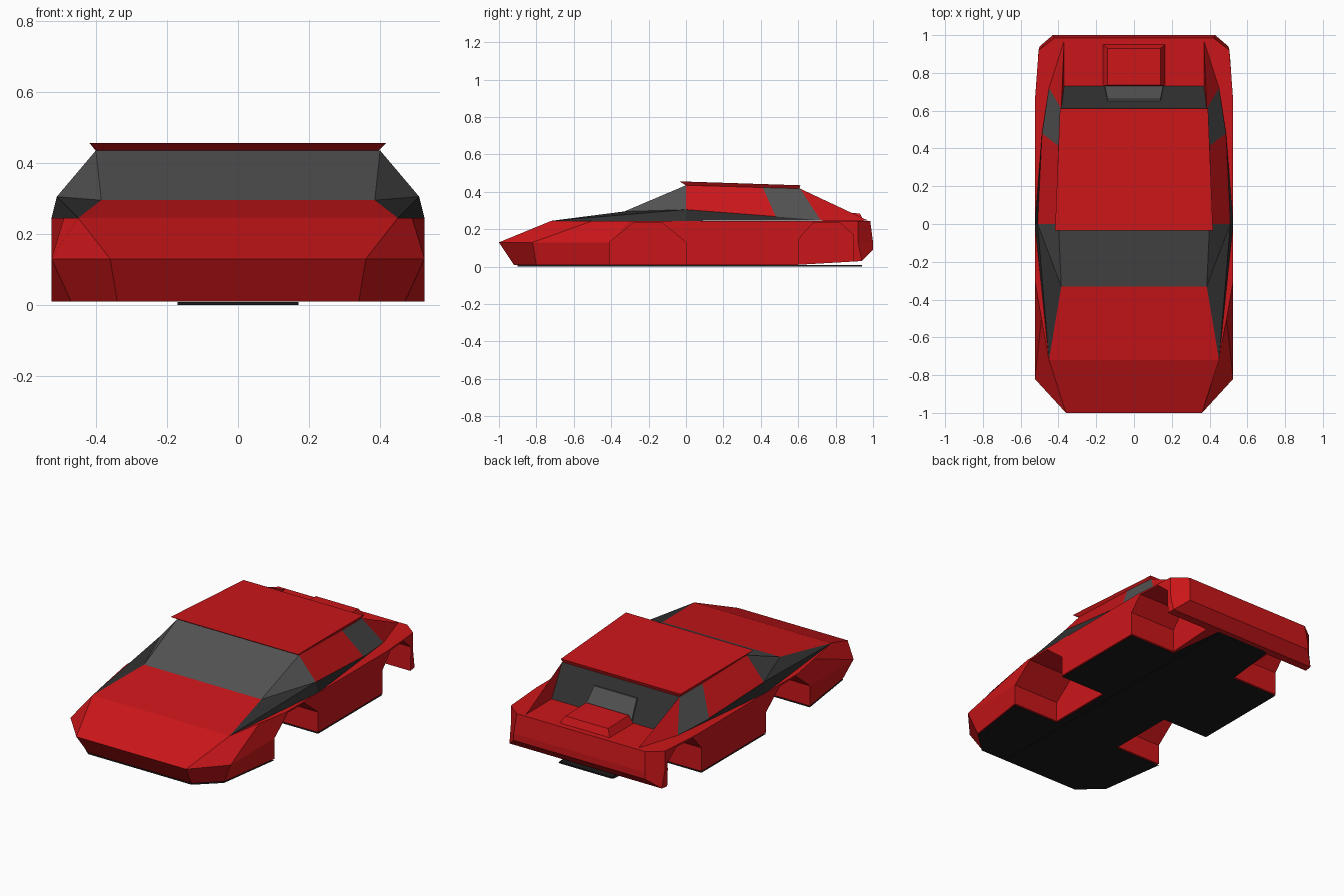
import bpy, bmesh

if "Cube" in bpy.data.objects:
    bpy.data.objects.remove(bpy.data.objects["Cube"])


def material(name, colour):
    m = bpy.data.materials.new(name)
    m.diffuse_color = (*colour, 1)
    m.use_nodes = True
    m.node_tree.nodes["Principled BSDF"].inputs["Base Color"].default_value = m.diffuse_color
    return m


RED = material("red_paint", (0.6, 0.008, 0.01))
GLASS = material("grey_glass", (0.085, 0.085, 0.085))
DARK = material("dark_trim", (0.03, 0.03, 0.03))
BLACK = material("black_floor", (0.01, 0.01, 0.01))


def flip(p):
    return (-p[0], p[1], p[2])


def build(name, polys, mats):
    """Make a welded object from polygons, one material index per polygon."""
    bm = bmesh.new()
    for pts, mi in polys:
        f = bm.faces.new([bm.verts.new(p) for p in pts])
        f.material_index = mi
    bmesh.ops.remove_doubles(bm, verts=bm.verts, dist=0.0005)
    bmesh.ops.recalc_face_normals(bm, faces=bm.faces)
    me = bpy.data.meshes.new(name)
    bm.to_mesh(me)
    bm.free()
    for m in mats:
        me.materials.append(m)
    ob = bpy.data.objects.new(name, me)
    bpy.context.collection.objects.link(ob)
    return ob


def loft(name, rings, mat):
    """Closed solid through stacked rings."""
    polys = []
    for a, b in zip(rings, rings[1:]):
        n = len(a)
        polys += [([a[i], a[(i + 1) % n], b[(i + 1) % n], b[i]], 0) for i in range(n)]
    for r in (rings[0], rings[-1]):  # caps in strips across the width
        h = len(r) // 2
        polys += [([r[i], r[i + 1], r[-2 - i], r[-1 - i]], 0) for i in range(h - 1)]
    return build(name, polys, [mat])


def mirrored(half):
    return half + [flip(p) for p in reversed(half)]


def slab(name, rect_low, rect_high, mat):
    return loft(name, [mirrored(rect_low), mirrored(rect_high)], mat)


# Lower body: sill, crease and belt outlines
sill = [(.34, -.92, .01), (.47, -.8, .01), (.525, -.41, .01),
        (.525, .6, .01), (.5, .94, .03), (.43, 1, .09)]
crease = [(.36, -1, .13), (.525, -.82, .13), (.525, -.41, .13),
          (.525, .7, .13), (.505, .92, .13), (.43, 1, .13)]
belt = [(.45, -.72, .245), (.49, -.5, .245), (.525, -.3, .245),
        (.525, .65, .245), (.505, .92, .245), (.42, .985, .245)]
body = loft("lower_body", [mirrored(r) for r in (sill, crease, belt)], RED)

# Wheel wells cut out of the body
front_arch = [(-.41, -.05), (-.41, .13), (-.28, .235), (-.13, .235), (0, .13), (0, -.05)]
rear_arch = [(.605, -.05), (.605, .15), (.68, .235), (.82, .235), (.895, .17), (.895, -.05)]
bpy.context.view_layer.objects.active = body
for arch in (front_arch, rear_arch):
    for s in (1, -1):
        inner = [(s * .22, y, z) for y, z in arch]
        outer = [(s * .7, y, z) for y, z in arch]
        n = len(arch)
        polys = [(inner, 0), (outer, 0)]
        polys += [([inner[i], inner[(i + 1) % n], outer[(i + 1) % n], outer[i]], 0)
                  for i in range(n)]
        cutter = build("well_cutter", polys, [RED])
        cutter.hide_render = True
        mod = body.modifiers.new("well", "BOOLEAN")
        mod.operation = "DIFFERENCE"
        mod.solver = "EXACT"
        mod.object = cutter
        bpy.ops.object.modifier_apply(modifier=mod.name)
        bpy.data.objects.remove(cutter)

# Black floor pan, notched around the wells
pan = [(.34, -.92), (.47, -.8), (.525, -.41), (.22, -.41), (.22, 0),
       (.525, 0), (.525, .605), (.22, .605), (.18, .94)]
build("floor_pan", [(mirrored([(x, y, 0.002) for x, y in pan]), 0)], [BLACK])
slab("keel_plate", [(.17, -.9, 0), (.17, .94, 0)], [(.17, -.9, .009), (.17, .94, .009)], BLACK)

# Cabin: named points on the right half
P = dict(
    H=(.45, -.72, .245), B=(.385, -.33, .295), A=(.4, 0, .435), W=(.51, 0, .305),
    L=(.525, 0, .245), A2=(.395, .41, .423), S2=(.487, .48, .268),
    R=(.385, .61, .417), S=(.45, .72, .248), D=(.37, .73, .248), T=(.37, .97, .248))
mats = [RED, GLASS, DARK]
across = [("HB", 0), ("BA", 1), ("A A2", 0), ("A2 R", 0), ("RD", 2)]
sides = [("B A W", 1), ("H B W", 2), ("H W L", 2), ("W L S S2", 2),
         ("A W S2 A2", 0), ("A2 S2 S R", 1), ("R S T", 0), ("R T D", 0)]
polys = []
for names, mi in across:
    a, b = [P[k] for k in (names.split() if " " in names else names)]
    polys.append(([a, b, flip(b), flip(a)], mi))
for names, mi in sides:
    pts = [P[k] for k in names.split()]
    polys += [(pts, mi), ([flip(p) for p in pts], mi)]
build("cabin", polys, mats)

# Roof panel with overhanging front lip
slab("roof_panel", [(.395, 0, .434), (.385, .605, .415)],
     [(.418, -.035, .456), (.392, .612, .435)], RED)

# Raised engine cover and the intake in front of it
slab("engine_cover", [(.165, .73, .243), (.165, .95, .243)],
     [(.14, .735, .29), (.14, .93, .285)], RED)
slab("rear_intake", [(.155, .72, .26), (.155, .735, .25)],
     [(.14, .65, .36), (.14, .662, .362)], GLASS)
